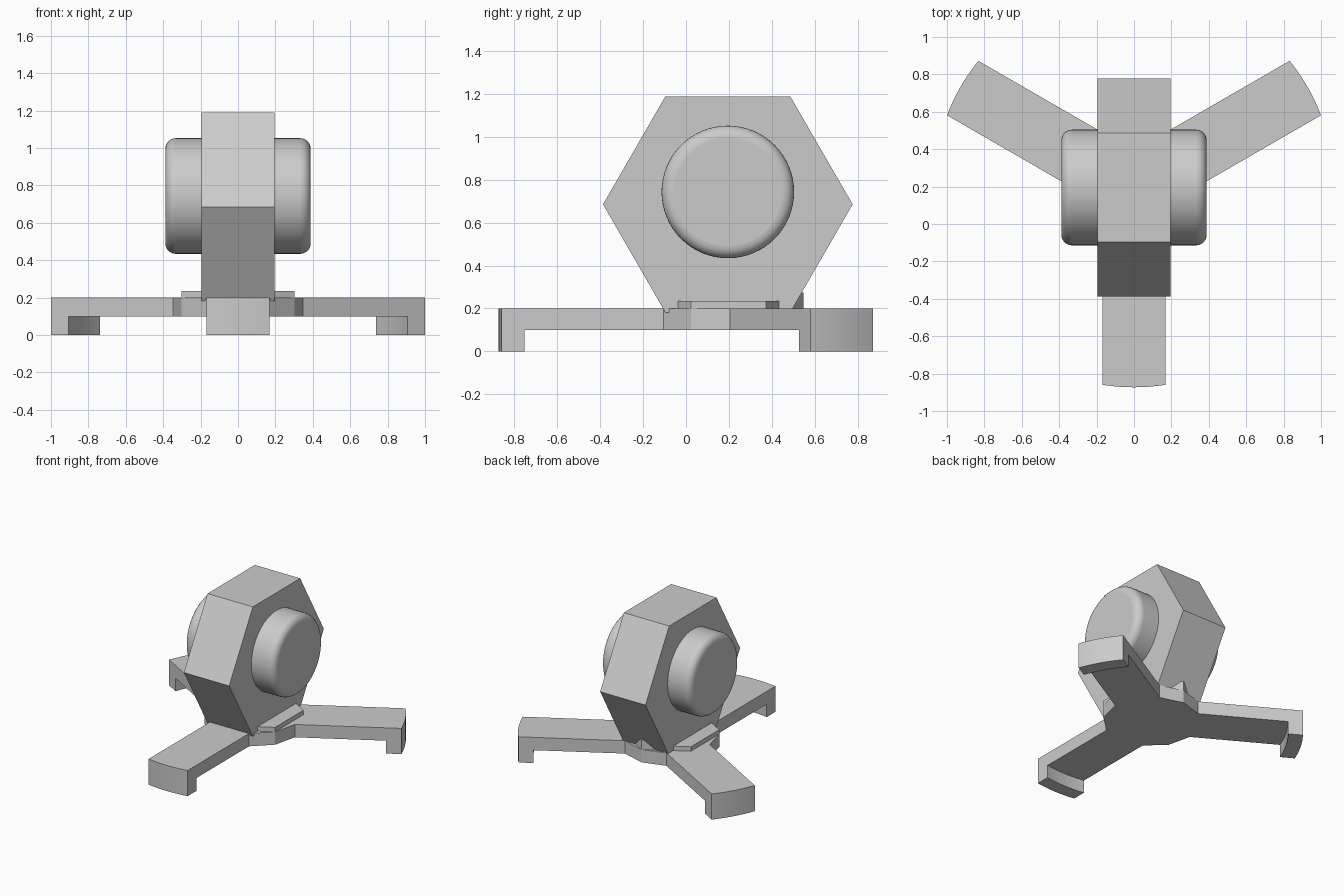
import bpy, bmesh
from math import sin, cos, radians, sqrt, asin, pi
from mathutils import Matrix, Vector

if "Cube" in bpy.data.objects:
    bpy.data.objects.remove(bpy.data.objects["Cube"])

CY = 0.198            # y of the shared centre
W = 0.168             # half width of a leg
R_OUT, R_IN = 1.071, 0.965
HUB = 0.35            # hub corner radius


def finish(name, bm):
    bmesh.ops.recalc_face_normals(bm, faces=bm.faces)
    me = bpy.data.meshes.new(name)
    bm.to_mesh(me)
    bm.free()
    ob = bpy.data.objects.new(name, me)
    bpy.context.collection.objects.link(ob)
    return ob


def prism(name, pts, z0, z1, smooth=False):
    """Extrude a plan outline from z0 to z1."""
    bm = bmesh.new()
    face = bm.faces.new([bm.verts.new((x, y, z0)) for x, y in pts])
    ext = bmesh.ops.extrude_face_region(bm, geom=[face])
    top = [v for v in ext["geom"] if isinstance(v, bmesh.types.BMVert)]
    bmesh.ops.translate(bm, verts=top, vec=(0, 0, z1 - z0))
    ob = finish(name, bm)
    if smooth:
        smooth_by_angle(ob)
    return ob


def smooth_by_angle(ob):
    bpy.ops.object.select_all(action='DESELECT')
    ob.select_set(True)
    bpy.context.view_layer.objects.active = ob
    bpy.ops.object.shade_smooth_by_angle(angle=radians(30))


def turn(pts, deg):
    """Rotate plan points about the shared centre."""
    c, s = cos(radians(deg)), sin(radians(deg))
    return [(c * x - s * y, CY + s * x + c * y) for x, y in pts]


def arc(r, n=10):
    a = asin(W / r)
    return [(r * cos(-a + 2 * a * i / n), r * sin(-a + 2 * a * i / n)) for i in range(n + 1)]


# Three-legged plate with hub corners between the legs
join = (HUB * sqrt(3) / 2, W)
corner = (HUB * cos(pi / 3), HUB * sin(pi / 3))
next_join = turn([(join[0], -W)], 120)[0]
LEGS = {30: "right", 150: "left", 270: "front"}
outline = []
for ang in LEGS:
    outline += turn(arc(R_OUT) + [join, corner], ang)
    outline += turn([(join[0], -W)], ang + 120)
prism("base_plate", outline, 0.1, 0.2, smooth=True)

# Feet under the leg tips
for ang, side in LEGS.items():
    prism(f"{side}_foot", turn(arc(R_OUT) + arc(R_IN)[::-1], ang), 0.0, 0.1, smooth=True)

# Raised hub saddle beside the body
hx = HUB * sqrt(3) / 2
saddle = [(hx, CY - HUB / 2), (hx, CY + HUB / 2), (0.15, 0.46),
          (-0.15, 0.46), (-hx, CY + HUB / 2), (-hx, CY - HUB / 2),
          (-0.156, -0.06), (0.156, -0.06)]
prism("hub_saddle", saddle, 0.2, 0.235)

# Hub corner rising to the rear underside of the body
prism("rear_hub_corner", [(0, CY + HUB), (-0.13, 0.473), (0.13, 0.473)], 0.2, 0.273)


def disc(name, radius, half, z, sides):
    """Cylinder lying along x."""
    bm = bmesh.new()
    m = Matrix.Translation(Vector((0, 0.195, z))) @ Matrix.Rotation(pi / 2, 4, 'Y')
    bmesh.ops.create_cone(bm, cap_ends=True, segments=sides, radius1=radius,
                          radius2=radius, depth=2 * half)
    # a six-sided disc gets corners pointing front and back
    if sides == 6:
        ang = pi / 2 if abs(max(v.co.y for v in bm.verts) - radius) > 1e-4 else 0
        bmesh.ops.rotate(bm, verts=bm.verts, matrix=Matrix.Rotation(ang, 3, 'Z'))
    bmesh.ops.transform(bm, matrix=m, verts=bm.verts)
    return finish(name, bm)


# Hexagonal body
disc("hexagon_body", 0.582, 0.195, 0.685, 6)

# Round drum through the body with softened rims
drum = disc("round_drum", 0.309, 0.388, 0.743, 64)
bev = drum.modifiers.new("rim", 'BEVEL')
bev.width = 0.055
bev.segments = 6
bev.limit_method = 'ANGLE'
bev.angle_limit = radians(40)
smooth_by_angle(drum)
